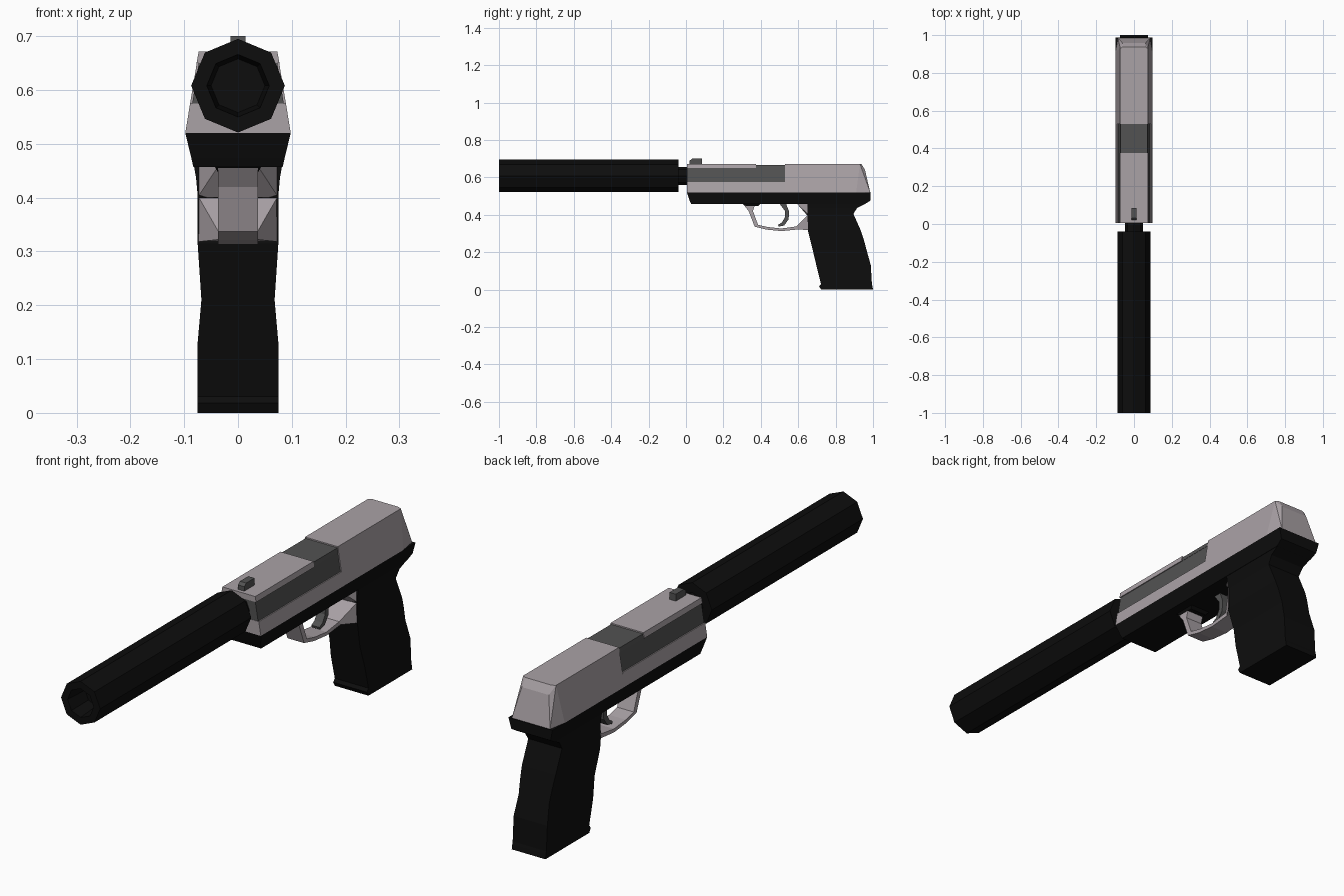
import bpy, bmesh, math


def material(name, r, g, b):
    m = bpy.data.materials.new(name)
    m.diffuse_color = (r, g, b, 1)
    return m


BLACK = material("black", 0.004, 0.004, 0.004)
DARK = material("dark_grey", 0.085, 0.085, 0.085)
LIGHT = material("light_grey", 0.40, 0.36, 0.38)


def finish(bm, name, mat):
    bmesh.ops.recalc_face_normals(bm, faces=bm.faces)
    me = bpy.data.meshes.new(name)
    bm.to_mesh(me)
    bm.free()
    me.materials.append(mat)
    ob = bpy.data.objects.new(name, me)
    bpy.context.collection.objects.link(ob)
    return ob


def skin(name, rings, mat, closed=False):
    """Join rings of equal point count; cap the ends unless closed."""
    bm = bmesh.new()
    rows = [[bm.verts.new(p) for p in ring] for ring in rings]
    n = len(rows[0])
    pairs = list(zip(rows, rows[1:]))
    for a, b in pairs:
        for i in range(n):
            j = (i + 1) % n
            bm.faces.new((a[i], a[j], b[j], b[i]))
    bm.faces.new(rows[0])
    bm.faces.new(rows[-1])
    return finish(bm, name, mat)


def strip(name, stations, mat):
    """Symmetric four-sided loft; station = (y, z, w) of the first edge, then of the second."""
    rings = [[(-w0, y0, z0), (w0, y0, z0), (w1, y1, z1), (-w1, y1, z1)]
             for y0, z0, w0, y1, z1, w1 in stations]
    return skin(name, rings, mat)


def levels(name, rows, mat):
    """Stacked rectangular sections; row = (z, y front, y back, half width)."""
    return strip(name, [(a, z, w, b, z, w) for z, a, b, w in rows], mat)


def tube(name, rows, mat, zc=0.608):
    """Eight-sided lathe along y; row = (y, radius)."""
    rings = [[(r * math.sin(k * math.pi / 4), y, zc + r * math.cos(k * math.pi / 4))
              for k in range(8)] for y, r in rows]
    return skin(name, rings, mat)


def hull(name, half, mat):
    """Convex hull of points mirrored in x."""
    bm = bmesh.new()
    for x, y, z in half:
        for s in (-1, 1):
            bm.verts.new((s * x, y, z))
    bmesh.ops.convex_hull(bm, input=bm.verts)
    bmesh.ops.dissolve_limit(bm, angle_limit=0.02, verts=bm.verts, edges=bm.edges)
    return finish(bm, name, mat)


# Barrel extension with recessed mouth, and its threaded neck
tube("barrel_tube", [(-0.04, 0.087), (-1.0, 0.087), (-1.0, 0.058), (-0.9, 0.05)], BLACK)
tube("barrel_neck", [(-0.06, 0.048), (0.04, 0.048)], BLACK)

# Slide: solid rear block, lower rail and upper front strip
hull("slide_rear", [
    (0.098, 0.53, 0.52), (0.073, 0.53, 0.672),
    (0.098, 0.91, 0.52), (0.073, 0.93, 0.672),
    (0.085, 0.985, 0.52), (0.06, 0.957, 0.64), (0.058, 0.938, 0.672)], LIGHT)
levels("slide_rail", [(0.52, 0.005, 0.53, 0.098), (0.575, 0.005, 0.53, 0.089)], LIGHT)
levels("slide_top", [(0.65, 0.005, 0.375, 0.077), (0.672, 0.005, 0.375, 0.073)], LIGHT)

# Dark inner block seen in the side slots and the ejection port
levels("inner_block", [(0.575, 0.006, 0.532, 0.085), (0.65, 0.006, 0.532, 0.073)], DARK)
levels("ejection_port", [(0.65, 0.37, 0.532, 0.074), (0.667, 0.37, 0.532, 0.071)], DARK)

# Front sight
levels("front_sight", [(0.67, 0.02, 0.085, 0.014), (0.69, 0.02, 0.085, 0.014),
                       (0.70, 0.032, 0.085, 0.014)], DARK)

# Frame under the slide
levels("frame", [(0.52, 0.005, 0.988, 0.098), (0.475, 0.02, 0.985, 0.087),
                 (0.457, 0.028, 0.955, 0.083)], BLACK)
levels("frame_pad", [(0.46, 0.30, 0.40, 0.045), (0.447, 0.32, 0.385, 0.037)], BLACK)

# Grip with waist and base lip
levels("grip", [(0.46, 0.65, 0.96, 0.082), (0.437, 0.65, 0.915, 0.078),
                (0.405, 0.65, 0.895, 0.075), (0.315, 0.652, 0.935, 0.075),
                (0.27, 0.663, 0.95, 0.072), (0.21, 0.678, 0.966, 0.068),
                (0.13, 0.697, 0.988, 0.075), (0.03, 0.722, 0.994, 0.075),
                (0.018, 0.712, 0.997, 0.075), (0.0, 0.722, 1.0, 0.075)], BLACK)

# Trigger guard, flaring into the grip, with a gusset above
G = 0.037
strip("trigger_guard", [
    (0.305, 0.458, G, 0.37, 0.458, G), (0.335, 0.42, G, 0.358, 0.42, G),
    (0.367, 0.337, G, 0.385, 0.347, G), (0.43, 0.321, G, 0.435, 0.335, G),
    (0.51, 0.313, G, 0.51, 0.327, G), (0.60, 0.322, G, 0.59, 0.338, G),
    (0.656, 0.318, 0.0755, 0.656, 0.405, 0.0755)], LIGHT)
hull("guard_gusset", [(G, 0.595, 0.458), (0.0755, 0.655, 0.458), (0.0755, 0.655, 0.40),
                      (G, 0.645, 0.40)], LIGHT)

# Curved trigger
T = 0.018
strip("trigger", [
    (0.50, 0.46, T, 0.535, 0.46, T), (0.53, 0.42, T, 0.552, 0.415, T),
    (0.528, 0.385, T, 0.548, 0.375, T), (0.512, 0.358, T, 0.525, 0.343, T),
    (0.492, 0.347, T, 0.495, 0.337, T)], DARK)
